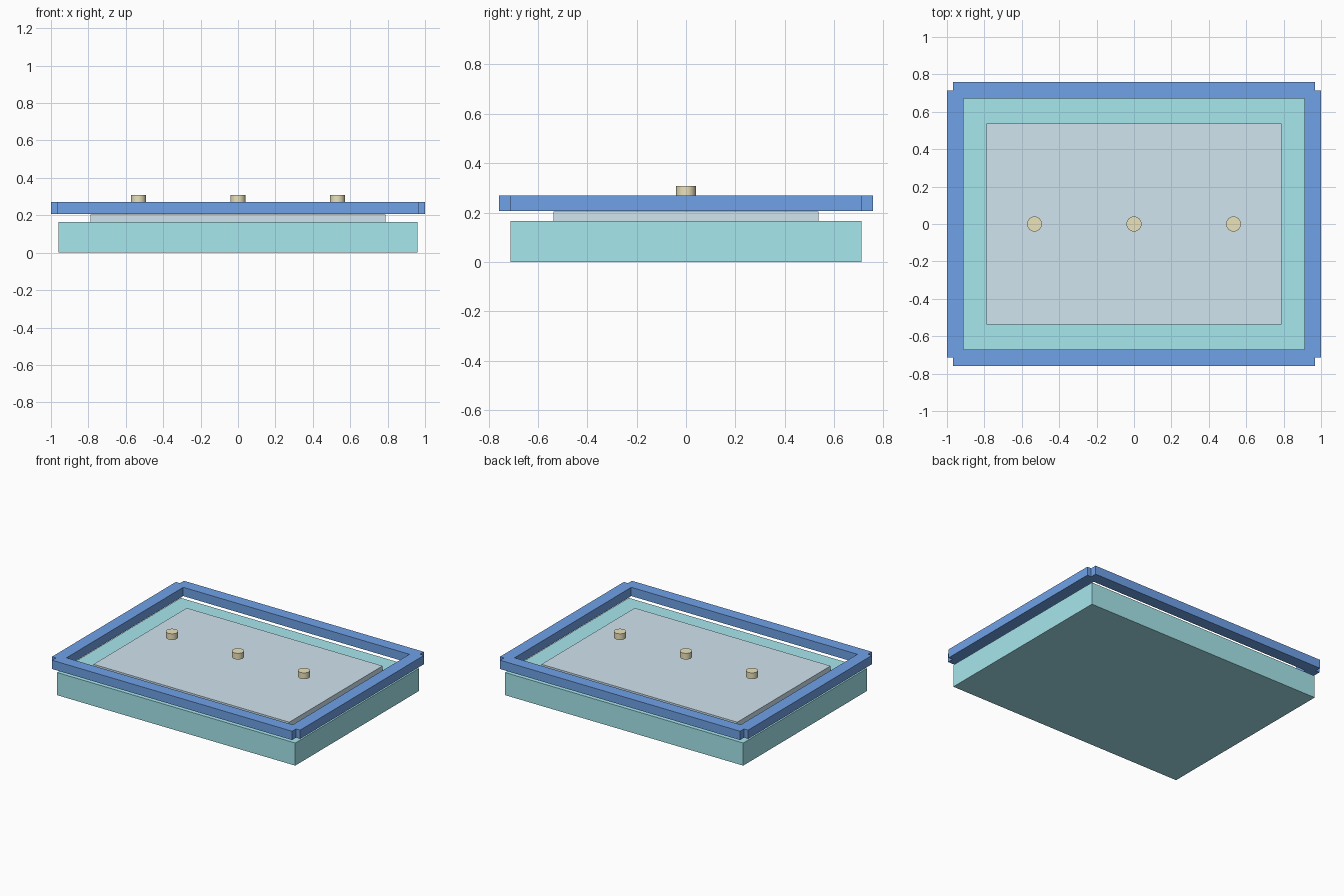
import bpy

if "Cube" in bpy.data.objects:
    bpy.data.objects.remove(bpy.data.objects["Cube"])


def material(name, rgb):
    m = bpy.data.materials.new(name)
    m.diffuse_color = (*rgb, 1)
    m.use_nodes = True
    m.node_tree.nodes["Principled BSDF"].inputs["Base Color"].default_value = m.diffuse_color
    return m


CYAN = material("cyan", (0.38, 0.80, 0.85))
BLUE = material("blue", (0.16, 0.36, 0.81))
PALE = material("pale_blue", (0.64, 0.78, 0.86))
BRASS = material("brass", (0.84, 0.77, 0.50))


def box(name, x, y, z0, z1, sx, sy, mat):
    bpy.ops.mesh.primitive_cube_add(size=1, location=(x, y, (z0 + z1) / 2))
    ob = bpy.context.object
    ob.name = name
    ob.scale = (sx, sy, z1 - z0)
    bpy.ops.object.transform_apply(location=False, rotation=False, scale=True)
    ob.data.materials.append(mat)
    return ob


# Base slab and raised panel
box("base", 0, 0, 0, 0.165, 1.92, 1.424, CYAN)
box("panel", 0, 0, 0.165, 0.204, 1.578, 1.074, PALE)

# Four raised rails, floating just above the base, with notched corners
for side, s in (("front", -1), ("back", 1)):
    box(side + "_rail", 0, s * 0.715, 0.206, 0.27, 1.934, 0.086, BLUE)
for side, s in (("left", -1), ("right", 1)):
    box(side + "_rail", s * 0.956, 0, 0.206, 0.27, 0.088, 1.426, BLUE)

# Row of three round studs hovering over the panel
for side, x in (("left", -0.532), ("middle", 0), ("right", 0.532)):
    bpy.ops.mesh.primitive_cylinder_add(vertices=24, radius=0.04, depth=0.045,
                                        location=(x, 0, 0.2855))
    stud = bpy.context.object
    stud.name = side + "_stud"
    stud.data.materials.append(BRASS)
    bpy.ops.object.shade_smooth_by_angle()
